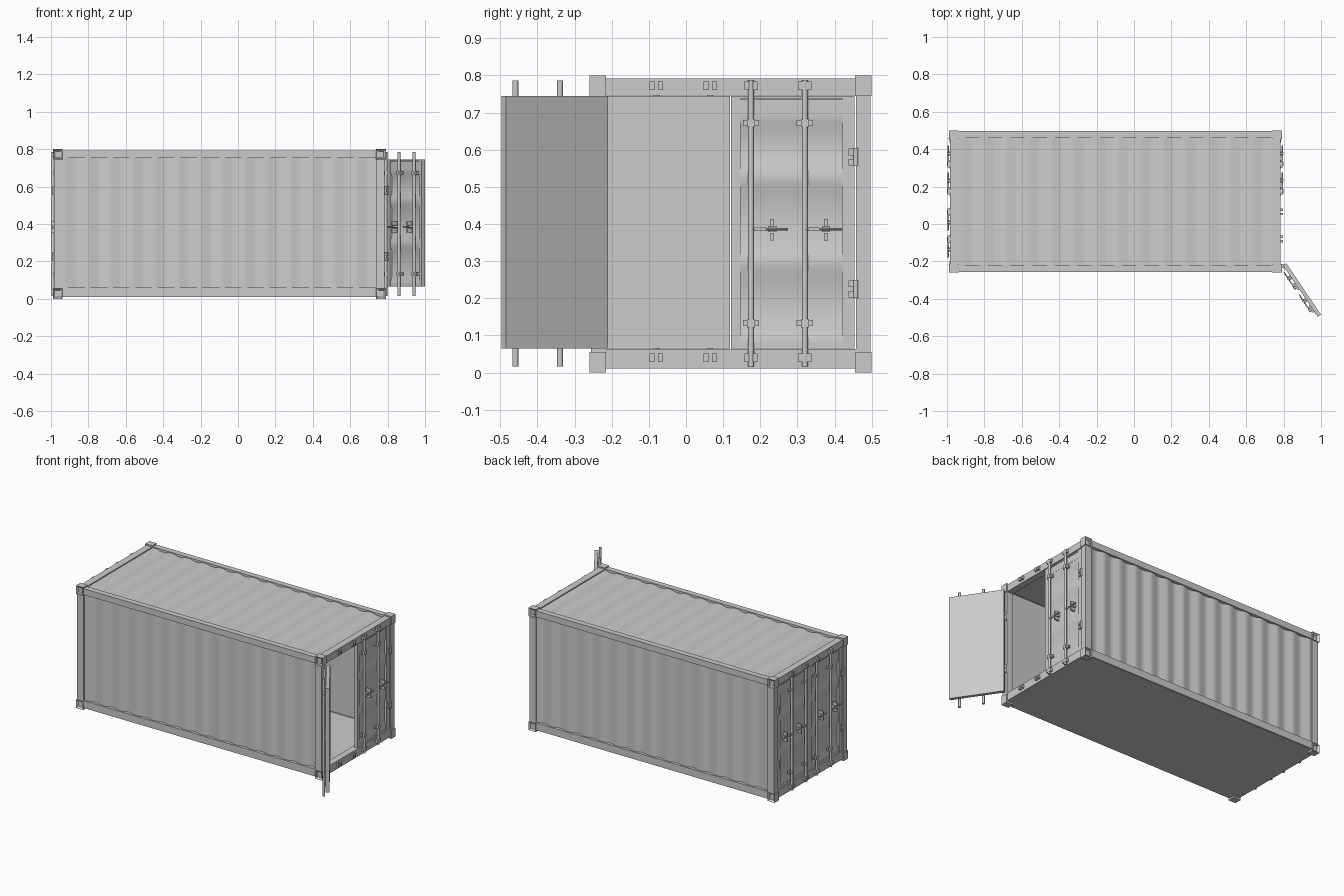
import bpy, bmesh, math
from mathutils import Matrix, Vector

if "Cube" in bpy.data.objects:
    bpy.data.objects.remove(bpy.data.objects["Cube"], do_unlink=True)

# One painted-steel colour
steel = bpy.data.materials.new("grey_steel")
steel.use_nodes = True
GREY = (0.6, 0.6, 0.6, 1)
steel.diffuse_color = GREY
steel.node_tree.nodes["Principled BSDF"].inputs["Base Color"].default_value = GREY

# Container centre and half sizes
CX, CY, HX, HY = -0.1, 0.12, 0.89, 0.38
SIGNS = (-1, 1)


def box(bm, lo, hi):
    lo, hi = Vector(lo), Vector(hi)
    m = Matrix.Translation((lo + hi) / 2) @ Matrix.Diagonal((*(hi - lo), 1))
    return bmesh.ops.create_cube(bm, size=1, matrix=m)["verts"]


def rod(bm, p, q, r, sides=12):
    p, q = Vector(p), Vector(q)
    turn = (q - p).to_track_quat("Z", "Y").to_matrix().to_4x4()
    bmesh.ops.create_cone(bm, cap_ends=True, segments=sides, radius1=r, radius2=r,
                          depth=(q - p).length, matrix=Matrix.Translation((p + q) / 2) @ turn)


def finish(name, bm, matrix=None):
    if matrix:
        bm.transform(matrix)
    bmesh.ops.recalc_face_normals(bm, faces=bm.faces)
    mesh = bpy.data.meshes.new(name)
    bm.to_mesh(mesh)
    bm.free()
    mesh.materials.append(steel)
    ob = bpy.data.objects.new(name, mesh)
    bpy.context.collection.objects.link(ob)
    bpy.ops.object.select_all(action="DESELECT")
    ob.select_set(True)
    bpy.context.view_layer.objects.active = ob
    bpy.ops.object.shade_smooth_by_angle(angle=math.radians(38))
    return ob


def wave(start, end, count, outer, depth, slope=0.25):
    """Trapezoid corrugation as (position, height) points."""
    step = (end - start) / count
    pts = [(start, outer)]
    for i in range(count):
        for f, d in ((0.5 - slope, 0), (0.5, depth), (1 - slope, depth), (1, 0)):
            pts.append((start + step * (i + f), outer - d))
    return pts


def corrugated(bm, pts, inner, a, b, place):
    """Solid sheet: corrugated outside, flat inside."""
    loop = pts + [(pts[-1][0], inner), (pts[0][0], inner)]
    rings = [[bm.verts.new(place(s, d, t)) for s, d in loop] for t in (a, b)]
    n = len(loop)
    for i in range(n):
        j = (i + 1) % n
        bm.faces.new((rings[0][i], rings[0][j], rings[1][j], rings[1][i]))
    bm.faces.new(rings[0])
    bm.faces.new(rings[1])


# Corner castings with a recessed socket on the long sides
bm = bmesh.new()
for sx in SIGNS:
    for sy in SIGNS:
        for z0, z1 in ((0, 0.055), (0.745, 0.8)):
            x, y = CX + sx * (HX - 0.026), CY + sy * (HY - 0.0225)
            verts = box(bm, (x - 0.026, y - 0.0225, z0), (x + 0.026, y + 0.0225, z1))
            faces = {f for v in verts for f in v.link_faces}
            side = [f for f in faces if f.calc_center_median().y * sy > y * sy + 0.02]
            bmesh.ops.inset_individual(bm, faces=side, thickness=0.016)
            bmesh.ops.translate(bm, verts=side[0].verts, vec=(0, -sy * 0.012, 0))
finish("corner_castings", bm)

# Corner posts
bm = bmesh.new()
for sx in SIGNS:
    for sy in SIGNS:
        x, y = CX + sx * (HX - 0.029), CY + sy * (HY - 0.0235)
        box(bm, (x - 0.023, y - 0.0195, 0.05), (x + 0.023, y + 0.0195, 0.75))
finish("corner_posts", bm)

# Long rails
bm = bmesh.new()
for sy in SIGNS:
    y = CY + sy * (HY - 0.0225)
    for z0, z1 in ((0.012, 0.06), (0.752, 0.792)):
        box(bm, (CX - HX + 0.04, y - 0.0185, z0), (CX + HX - 0.04, y + 0.0185, z1))
finish("side_rails", bm)

# Headers and sills at both ends
bm = bmesh.new()
for sx in SIGNS:
    x = CX + sx * (HX - 0.029)
    for z0, z1 in ((0.012, 0.063), (0.746, 0.792)):
        box(bm, (x - 0.022, CY - HY + 0.04, z0), (x + 0.022, CY + HY - 0.04, z1))
finish("end_beams", bm)

# Floor
bm = bmesh.new()
box(bm, (CX - HX + 0.01, CY - HY + 0.01, 0.011), (CX + HX - 0.01, CY + HY - 0.01, 0.058))
finish("floor", bm)

# Corrugated long walls
x0, x1 = CX - HX + 0.052, CX + HX - 0.052
for sy, name in ((-1, "front_wall"), (1, "back_wall")):
    bm = bmesh.new()
    corrugated(bm, wave(x0, x1, 14, HY - 0.012, 0.012), HY - 0.036, 0.055, 0.757,
               lambda s, d, t: (s, CY + sy * d, t))
    finish(name, bm)

# Corrugated roof
bm = bmesh.new()
corrugated(bm, wave(x0, x1, 14, 0.786, 0.009), 0.755, CY - HY + 0.035, CY + HY - 0.035,
           lambda s, d, t: (s, t, d))
finish("roof", bm)

# Doors, in hinge space: x along the door, y outward, z up
WIDTH, Z0, Z1 = 0.332, 0.065, 0.745
ROD_AT = (0.133, 0.278)


def door(name, matrix):
    # Leaf: back plate, stiles, rails and horizontally ribbed panel
    bm = bmesh.new()
    box(bm, (0, -0.022, Z0), (WIDTH, -0.014, Z1))
    for a, b in ((0, 0.032), (WIDTH - 0.026, WIDTH)):
        box(bm, (a, -0.016, Z0), (b, 0, Z1))
    for a, b in ((Z0, 0.08), (0.692, 0.735), (0.738, Z1)):
        box(bm, (0.03, -0.016, a), (WIDTH - 0.025, -0.001, b))
    profile = [(0.075, -0.002)]
    for low, high in ((0.075, 0.295), (0.295, 0.525), (0.525, 0.695)):
        profile += [(low + 0.018, -0.002), (low + 0.045, -0.013),
                    (high - 0.045, -0.013), (high - 0.018, -0.002)]
    profile.append((0.695, -0.002))
    corrugated(bm, profile, -0.018, 0.03, WIDTH - 0.025, lambda s, d, t: (t, d, s))
    finish(name + "_leaf", bm, matrix)

    # Locking bars with guides, handles and catches
    bm = bmesh.new()
    for u in ROD_AT:
        rod(bm, (u, 0.012, 0.016), (u, 0.012, 0.786), 0.008)
        for z in (0.133, 0.672):
            box(bm, (u - 0.022, -0.004, z - 0.008), (u + 0.022, 0.008, z + 0.008))
            box(bm, (u - 0.011, 0.002, z - 0.011), (u + 0.011, 0.0205, z + 0.011))
        rod(bm, (u, 0.015, 0.386), (u - 0.1, 0.015, 0.386), 0.0035, 8)
        box(bm, (u - 0.04, 0.011, 0.381), (u - 0.01, 0.019, 0.391))
        box(bm, (u - 0.062, -0.01, 0.355), (u - 0.052, 0.021, 0.376))
        box(bm, (u - 0.062, -0.01, 0.392), (u - 0.052, 0.021, 0.414))
        box(bm, (u - 0.068, -0.01, 0.378), (u - 0.046, 0.011, 0.394))
    finish(name + "_locking_bars", bm, matrix)

    # Hinges
    bm = bmesh.new()
    for z in (0.225, 0.58):
        rod(bm, (-0.004, 0.006, z - 0.024), (-0.004, 0.006, z + 0.024), 0.007, 10)
        for dz in (-0.014, 0.014):
            box(bm, (-0.008, -0.006, z + dz - 0.009), (0.016, 0.008, z + dz + 0.009))
    finish(name + "_hinges", bm, matrix)


def hinge_frame(origin, along, out):
    return Matrix(((along[0], out[0], 0, origin[0]), (along[1], out[1], 0, origin[1]),
                   (0, 0, 1, 0), (0, 0, 0, 1)))


for sx, end in ((-1, "left"), (1, "right")):
    for sy, side in ((-1, "front"), (1, "back")):
        if sx == 1 and sy == -1:
            # Swung wide open
            a = math.radians(146)
            frame = hinge_frame((0.796, -0.222), (math.sin(a), math.cos(a)),
                                (math.cos(a), -math.sin(a)))
        else:
            frame = hinge_frame((CX + sx * (HX - 0.012), CY + sy * 0.333), (0, -sy), (sx, 0))
        door(f"{end}_{side}_door", frame)

# Bar keepers on headers and sills
bm = bmesh.new()
for sx in SIGNS:
    x = CX + sx * (HX - 0.001)
    for sy in SIGNS:
        for u in ROD_AT:
            y = CY + sy * (0.333 - u)
            for z in (0.04, 0.772):
                for dy in (-0.0115, 0.0115):
                    box(bm, (x - 0.008, y + dy - 0.0065, z - 0.011),
                        (x + 0.008, y + dy + 0.0065, z + 0.011))
finish("bar_keepers", bm)
